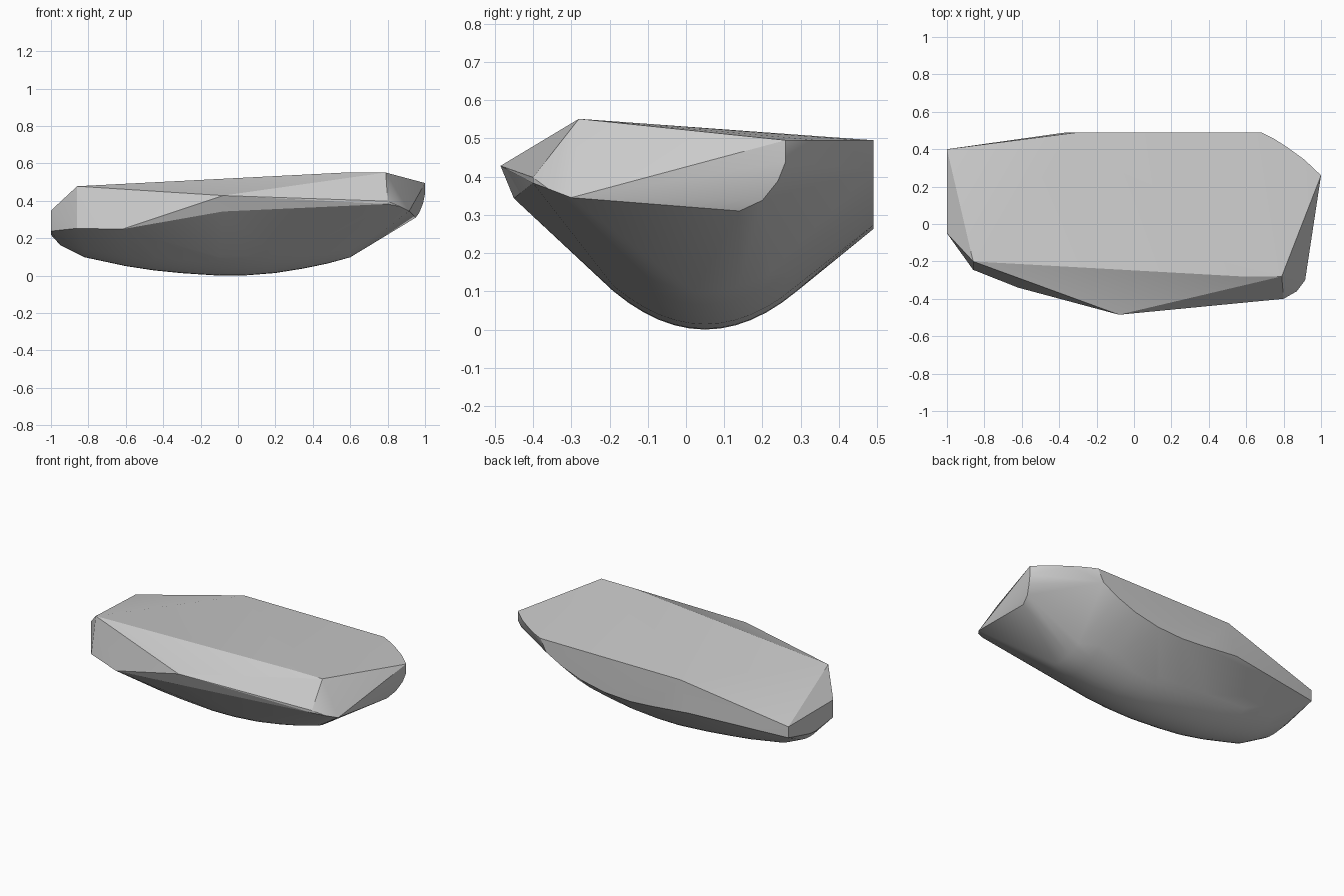
import bpy
import bmesh
import math

cube = bpy.data.objects.get("Cube")
if cube:
    bpy.data.objects.remove(cube, do_unlink=True)

# Outline of the flat top and its sloping front edge
top = [(-1, .4, .35), (-.3, .49, .497), (.68, .49, .497), (.75, .455, .497),
       (.82, .41, .497), (.91, .345, .497), (1, .26, .497),
       (.79, -.28, .553), (.57, -.28, .553), (-.86, -.2, .48), (-.08, -.485, .43)]

# Flat left end and the front rim
end = [(-1, .4, .28), (-1, -.05, .35), (-1, -.05, .24)]
front = [(-.86, -.245, .255), (-.62, -.34, .25), (-.08, -.45, .345),
         (.8, -.4, .385), (.8, -.4, .4)]

# Rounded right end
bow = [(.87, -.36, .37), (.915, -.3, .347), (.95, .14, .312), (.97, .2, .34),
       (.99, .24, .39), (1, .26, .44)]

# Curved lower border of the flat back
back = [(.64, .49, .42), (.53, .49, .36), (.4, .49, .31), (.23, .49, .275),
        (.05, .49, .265), (-.1, .49, .275), (-.36, .49, .3)]

# Keel stations: x, lowest z, centre y, half width
keel = [(-1, .22, .13, .12), (-.95, .165, .11, .15), (-.82, .1, .08, .19),
        (-.6, .053, .06, .22), (-.45, .03, .05, .24), (-.3, .015, .05, .24),
        (-.1, .002, .05, .24), (.05, .004, .05, .24), (.2, .016, .05, .24),
        (.35, .04, .05, .24), (.48, .067, .05, .22), (.6, .1, .05, .17)]


def keel_arc(x, low, centre, half, steps=12):
    """Shallow rounded cross-section of the underside."""
    for i in range(steps + 1):
        offset = half * (2 * i / steps - 1)
        yield x, centre + offset, low + 1.74 * offset ** 2


points = top + end + front + bow + back
for station in keel:
    points += keel_arc(*station)

# Wrap every outline in one convex stone
bm = bmesh.new()
for p in points:
    bm.verts.new(p)
hull = bmesh.ops.convex_hull(bm, input=bm.verts[:])
unused = {v for v in hull["geom_interior"] + hull["geom_unused"]
          if isinstance(v, bmesh.types.BMVert)}
bmesh.ops.delete(bm, geom=list(unused), context='VERTS')
bmesh.ops.dissolve_limit(bm, angle_limit=math.radians(1),
                         verts=bm.verts[:], edges=bm.edges[:])
bmesh.ops.recalc_face_normals(bm, faces=bm.faces[:])

# Rest the stone on the ground
lowest = min(v.co.z for v in bm.verts)
bmesh.ops.translate(bm, verts=bm.verts[:], vec=(0, 0, -lowest))

mesh = bpy.data.meshes.new("stone")
bm.to_mesh(mesh)
bm.free()
stone = bpy.data.objects.new("stone", mesh)
bpy.context.collection.objects.link(stone)
bpy.context.view_layer.objects.active = stone
stone.select_set(True)
bpy.ops.object.shade_smooth_by_angle(angle=math.radians(20))
